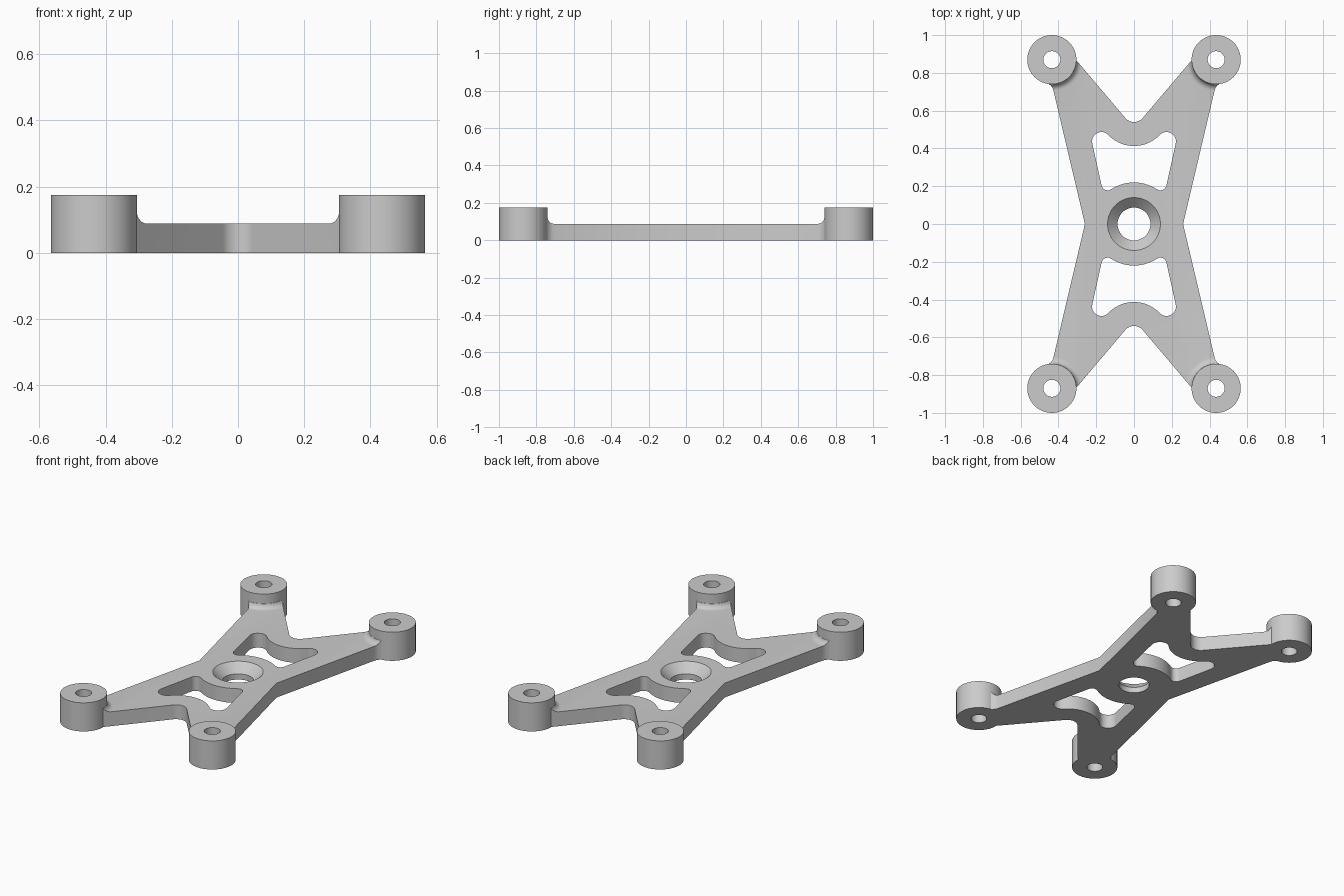
import bpy, bmesh
from math import sin, cos, radians, pi

if "Cube" in bpy.data.objects:
    bpy.data.objects.remove(bpy.data.objects["Cube"])

T, H = 0.088, 0.175            # plate thickness, boss height
BX, BY, BR = 0.435, 0.87, 0.13  # boss centre and radius
R = 0.035                      # fillet radius at the boss foot
CORNERS = [(sx * BX, sy * BY) for sx in (1, -1) for sy in (1, -1)]


def solid(name, stacks):
    """Skin each stack of counter-clockwise rings (bottom to top) and cap both ends."""
    bm = bmesh.new()
    for stack in stacks:
        rings = [[bm.verts.new(p) for p in ring] for ring in stack]
        for a, b in zip(rings, rings[1:]):
            for i in range(len(a)):
                j = (i + 1) % len(a)
                bm.faces.new((a[i], a[j], b[j], b[i]))
        bm.faces.new(rings[0][::-1])
        bm.faces.new(rings[-1])
    me = bpy.data.meshes.new(name)
    bm.to_mesh(me)
    bm.free()
    ob = bpy.data.objects.new(name, me)
    bpy.context.collection.objects.link(ob)
    return ob


def prism(name, loops, z0, z1):
    return solid(name, [[[(x, y, z) for x, y in pts] for z in (z0, z1)] for pts in loops])


def lathe(name, profile, centres, n=64):
    return solid(name, [[[(cx + r * cos(2 * pi * i / n), cy + r * sin(2 * pi * i / n), z)
                          for i in range(n)] for r, z in profile] for cx, cy in centres])


def boolean(ob, other, op):
    bpy.context.view_layer.update()
    m = ob.modifiers.new(op, 'BOOLEAN')
    m.operation, m.solver, m.object = op, 'EXACT', other
    bpy.context.view_layer.objects.active = ob
    bpy.ops.object.modifier_apply(modifier=m.name)
    bpy.data.objects.remove(other)


def arc(cx, cy, r, a0, a1, n=12):
    return [(cx + r * cos(radians(a0 + (a1 - a0) * i / n)),
             cy + r * sin(radians(a0 + (a1 - a0) * i / n))) for i in range(n + 1)]


def mirror_x(half):
    # half runs between two points on the x = 0 line
    return half + [(-x, y) for x, y in half[-2:0:-1]]


# X-shaped outline: waist, outer arm edge, small corner blend, boss, notch
quarter = ([(0.26, 0), (0.425, 0.70), (0.43, 0.717), (0.438, 0.73), (0.455, 0.745), (BX, BY),
            (0.308, 0.87)] + arc(0, 0.60, 0.06, -40.3, -90, 8))
outline = mirror_x([(x, -y) for x, y in quarter[:0:-1]] + quarter)

# Window beside the hub: rounded corners blended into two bulging edges
half = (arc(0, 0, 0.22, 90, 58) + arc(0.14, 0.21, 0.032, 240, 346.6)
        + arc(0.172, 0.437, 0.05, -13.4, 134) + arc(0, 0.60, 0.187, -45, -90))
window = mirror_x(half)
front_window = [(x, -y) for x, y in reversed(window)]

# Arms: a thick blank, milled down to plate thickness leaving fillets round the bosses
body = prism("mounting_bracket", [outline], 0, 0.14)
mill = prism("mill", [[(-0.7, -1.1), (0.7, -1.1), (0.7, 1.1), (-0.7, 1.1)]], T, 0.3)
fillet = arc(BR + R, T + R, R, 270, 180, 8)[:-1]
boolean(mill, lathe("boss_fillets", [(BR + R, T - 0.03)] + fillet
                    + [(BR - 0.01, T + R), (BR - 0.01, 0.4)], CORNERS), 'DIFFERENCE')
boolean(body, mill, 'DIFFERENCE')

# Corner bosses
boolean(body, lathe("bosses", [(BR, 0), (BR, H)], CORNERS), 'UNION')

# Openings: windows, boss holes, countersunk hub hole
boolean(body, prism("windows", [window, front_window], -0.1, 0.3), 'DIFFERENCE')
boolean(body, lathe("boss_holes", [(0.045, -0.1), (0.045, 0.3)], CORNERS, 40), 'DIFFERENCE')
boolean(body, lathe("hub_hole", [(0.087, -0.1), (0.087, T - 0.053), (0.19, T + 0.05)],
                    [(0, 0)]), 'DIFFERENCE')

body.select_set(True)
bpy.context.view_layer.objects.active = body
bpy.ops.object.shade_smooth_by_angle(angle=radians(30))
